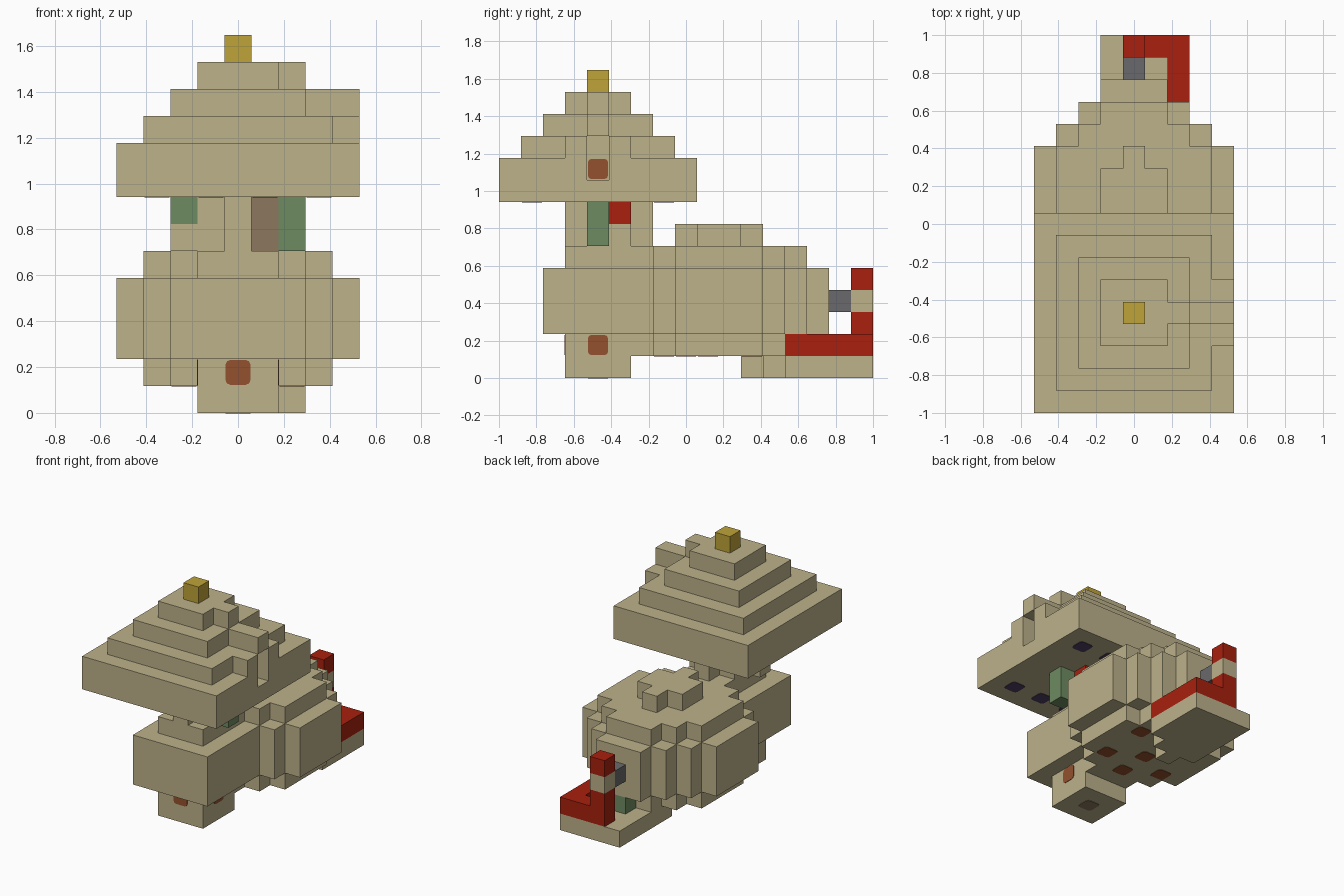
import bpy
import bmesh
from mathutils import Vector

old = bpy.data.objects.get("Cube")
if old:
    bpy.data.objects.remove(old, do_unlink=True)

U = 2 / 17  # edge of one block


def material(name, rgb):
    lin = [((c / 255 + 0.055) / 1.055) ** 2.4 for c in rgb]
    m = bpy.data.materials.new(name)
    m.use_nodes = True
    m.diffuse_color = (*lin, 1)
    m.node_tree.nodes["Principled BSDF"].inputs["Base Color"].default_value = (*lin, 1)
    return m


TAN = material("tan", (189, 178, 139))
GOLD = material("gold", (191, 164, 56))
RED = material("red", (168, 32, 14))
BROWN = material("brown", (148, 81, 46))
GREEN = material("green", (110, 139, 97))
GRAY = material("gray", (106, 106, 108))
TAUPE = material("taupe", (140, 121, 94))
PURPLE = material("purple", (80, 62, 100))


def finish(name, bm, mat):
    bmesh.ops.recalc_face_normals(bm, faces=bm.faces)
    mesh = bpy.data.meshes.new(name)
    bm.to_mesh(mesh)
    bm.free()
    mesh.materials.append(mat)
    ob = bpy.data.objects.new(name, mesh)
    bpy.context.collection.objects.link(ob)
    return ob


def prism(name, outline, z0, z1, mat=TAN):
    """Extrude a plan outline, given in blocks, from z0 to z1."""
    pts = [p for i, p in enumerate(outline) if p != outline[i - 1]]
    bm = bmesh.new()
    face = bm.faces.new([bm.verts.new((x * U, y * U, z0 * U)) for x, y in pts])
    top = bmesh.ops.extrude_face_region(bm, geom=[face])["geom"]
    verts = [g for g in top if isinstance(g, bmesh.types.BMVert)]
    bmesh.ops.translate(bm, verts=verts, vec=(0, 0, (z1 - z0) * U))
    return finish(name, bm, mat)


def box(name, x0, x1, y0, y1, z0, z1, mat=TAN):
    return prism(name, [(x0, y0), (x1, y0), (x1, y1), (x0, y1)], z0, z1, mat)


def stepped(name, rows, z0, z1, mat=TAN):
    """Round-ish slab: rows of (half width, y start, y end), widest first."""
    side = []
    for i in range(len(rows) - 1, -1, -1):
        w, a, _ = rows[i]
        side += [(w, a)] + ([(w, rows[i - 1][1])] if i else [])
    for i, (w, _, b) in enumerate(rows):
        side += ([(w, rows[i - 1][2])] if i else []) + [(w, b)]
    return prism(name, side + [(-x, y) for x, y in reversed(side)], z0, z1, mat)


def spot(name, x, y, z, axis, mat):
    """Thin plate with clipped corners lying on a surface."""
    bm = bmesh.new()
    bmesh.ops.create_cube(bm, size=1)
    size = [0.92 * U] * 3
    size[axis] = 0.006
    bmesh.ops.scale(bm, verts=bm.verts, vec=size)
    edges = [e for e in bm.edges
             if abs((e.verts[0].co - e.verts[1].co)[axis]) > 0.001]
    bmesh.ops.bevel(bm, geom=edges, offset=0.02, segments=2, profile=0.5, affect='EDGES')
    bmesh.ops.translate(bm, verts=bm.verts, vec=Vector((x, y, z)) * U)
    return finish(name, bm, mat)


def tier(name, half, z0, z1, tabs=(), reach=0.0):
    """Square roof tier around y = -4 with tabs reaching to x = reach."""
    pts = [(-half, half - 4), (-half, -half - 4), (half, -half - 4)]
    for a, b in tabs:
        pts += [(half, a), (reach, a), (reach, b), (half, b)]
    return prism(name, pts + [(half, half - 4)], z0, z1)


# Foot under the front
box("foot", -1.5, 1.5, -5.5, -2.5, 0, 2)
spot("foot_front_spot", 0, -5.5, 1.5, 1, BROWN)
spot("foot_bottom_spot", 0, -4, 0, 2, TAUPE)
for s, side in ((1, "left"), (-1, "right")):
    spot("foot_spot_" + side, 1.5 * s, -4, 1.5, 0, BROWN)

# Body: front block and stepped round hull
box("front_block", -2.5, 2.5, -6.5, -1.5, 2, 5)
stepped("hull_bottom", [(3.5, -0.5, 3.5), (2.5, -1.5, 4.5), (1.5, -2.5, 5.5)], 1, 2)
stepped("hull_middle", [(4.5, -0.5, 3.5), (3.5, -1.5, 4.5), (2.5, -1.5, 5.5),
                        (1.5, -1.5, 6.5)], 2, 5)
stepped("hull_top", [(3.5, -0.5, 3.5), (2.5, -1.5, 4.5), (1.5, -5.5, 5.5)], 5, 6)
stepped("hull_cap", [(1.5, 0.5, 2.5), (0.5, -0.5, 3.5)], 6, 7)
for x, y in ((2, 0), (2, 3), (-2, 0), (-2, 3), (0, -1), (0, 1)):
    spot("hull_spot", x, y, 1, 2, BROWN)

# Tail platform with red rim, post and connector
prism("tail_platform", [(-0.5, 2.5), (0.5, 2.5), (0.5, 3.5), (1.5, 3.5), (1.5, 4.5),
                        (2.5, 4.5), (2.5, 8.5), (-1.5, 8.5), (-1.5, 3.5), (-0.5, 3.5)], 0, 1)
prism("tail_rim", [(1.5, 4.5), (2.5, 4.5), (2.5, 8.5), (-0.5, 8.5), (-0.5, 7.5),
                   (1.5, 7.5)], 1, 2, RED)
for i, mat in enumerate((RED, TAN, RED)):
    box("tail_post", -0.5, 0.5, 7.5, 8.5, 2 + i, 3 + i, mat)
box("tail_connector", -0.5, 0.5, 6.5, 7.5, 3, 4, GRAY)
box("tail_block", -0.5, 0.5, 5.5, 6.5, 1, 2, GREEN)

# Neck between body and roof
box("neck_core", -0.5, 0.5, -5.5, -1.5, 6, 8)
box("neck_right", -1.5, -0.5, -4.5, -2.5, 6, 8)
box("neck_left_front", 0.5, 1.5, -4.5, -3.5, 6, 8, TAUPE)
box("neck_left_rear", 0.5, 1.5, -3.5, -2.5, 6, 7)
box("neck_red_block", 0.5, 1.5, -3.5, -2.5, 7, 8, RED)
box("ear_left", 1.5, 2.5, -4.5, -3.5, 6, 8, GREEN)
box("ear_right", -2.5, -1.5, -4.5, -3.5, 7, 8, GREEN)
box("ear_right_base", -2.5, -1.5, -4.5, -3.5, 6, 7)

# Stepped roof with a recessed niche on one side
box("roof_brim", -4.5, 4.5, -8.5, 0.5, 8, 9)
prism("roof_brim_upper", [(-4.5, -8.5), (4.5, -8.5), (4.5, -4.5), (3.5, -4.5), (3.5, -3.5),
                          (4.5, -3.5), (4.5, 0.5), (-4.5, 0.5)], 9, 10)
tier("roof_tier_low", 3.5, 10, 11, ((-5.5, -4.5), (-3.5, -2.5)), 4.5)
tier("roof_tier_middle", 2.5, 11, 12, ((-4.5, -3.5),), 4.5)
tier("roof_tier_high", 1.5, 12, 13, ((-4.5, -3.5),), 2.5)
box("roof_finial", -0.5, 0.5, -4.5, -3.5, 13, 14, GOLD)
spot("niche_spot", 3.5, -4, 9.5, 0, BROWN)
for x in (-3, -1, 1, 3):
    for y in (-7, -1):
        spot("brim_spot", x, y, 8, 2, PURPLE)
